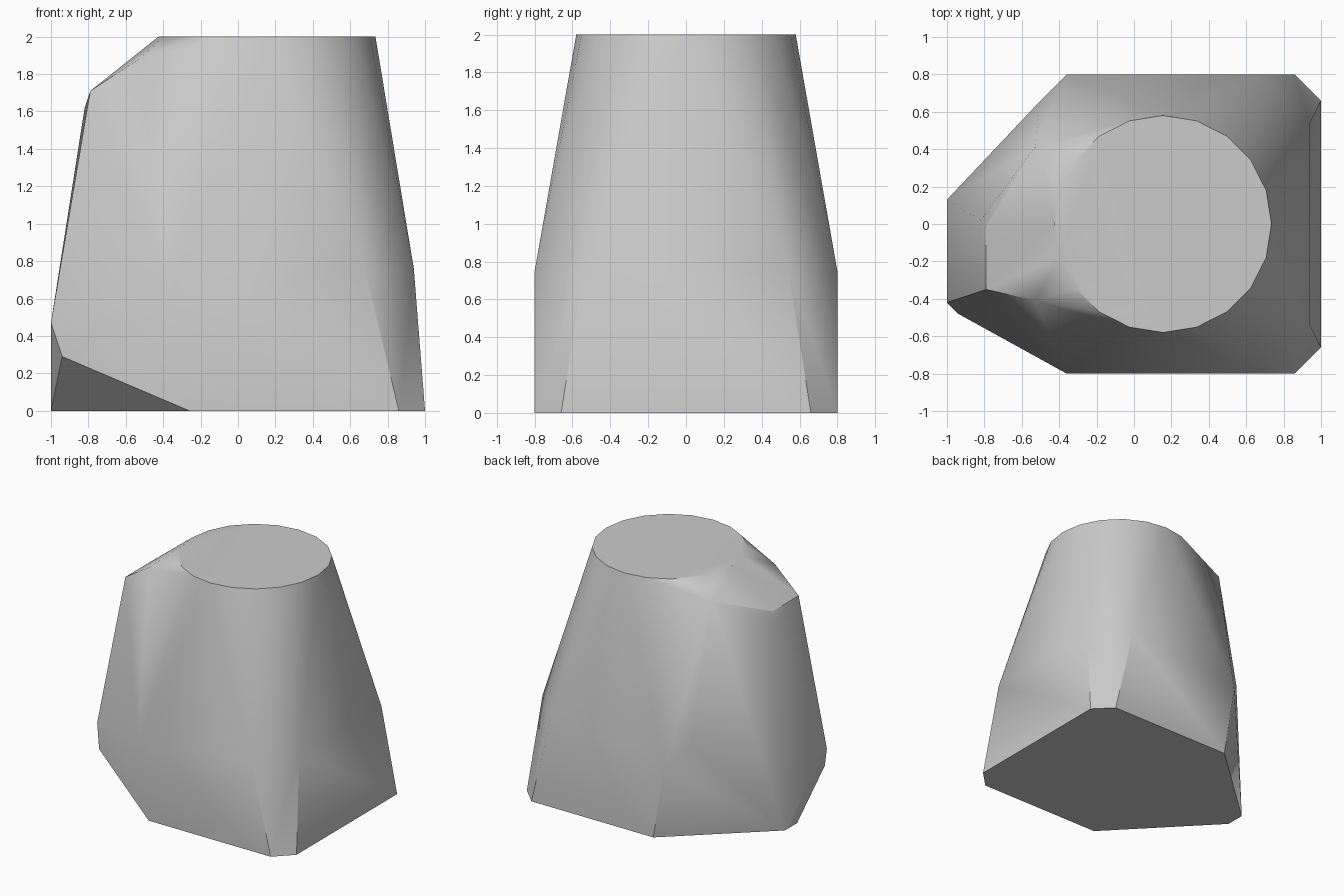
import bpy
import bmesh
from math import cos, sin, pi, radians

cube = bpy.data.objects.get("Cube")
if cube:
    bpy.data.objects.remove(cube, do_unlink=True)


def make_material(name, color):
    mat = bpy.data.materials.new(name)
    mat.use_nodes = True
    mat.diffuse_color = color
    mat.node_tree.nodes["Principled BSDF"].inputs["Base Color"].default_value = color
    return mat


# Round flat top
SIDES = 20
RADIUS = 0.58
points = [(0.155 + RADIUS * cos(2 * pi * i / SIDES),
           RADIUS * sin(2 * pi * i / SIDES), 2.0) for i in range(SIDES)]

# Corners shared by the front and back: base, waist and upper shoulder
mirrored = [
    (1.0, 0.66, 0.0), (0.86, 0.8, 0.0),
    (0.94, 0.54, 0.76), (0.68, 0.8, 0.75),
    (-0.36, 0.8, 0.62), (-0.26, 0.8, 0.0),
    (-0.53, 0.41, 1.88),
]
for x, y, z in mirrored:
    points += [(x, y, z), (x, -y, z)]

# Uneven corners of the nose end
points += [
    (-1.0, 0.13, 0.0), (-1.0, -0.03, 0.0),
    (-0.94, -0.48, 0.29), (-1.0, -0.42, 0.47),
    (-0.5, 0.66, 0.77),
    (-0.82, 0.02, 1.62), (-0.79, -0.01, 1.71), (-0.79, -0.35, 1.71),
]

# Wrap the corners in a convex shell
bm = bmesh.new()
for p in points:
    bm.verts.new(p)
hull = bmesh.ops.convex_hull(bm, input=bm.verts[:])
loose = [v for v in bm.verts if not v.link_faces]
bmesh.ops.delete(bm, geom=loose, context="VERTS")
bmesh.ops.dissolve_limit(bm, angle_limit=radians(0.5),
                         verts=bm.verts[:], edges=bm.edges[:])
bmesh.ops.recalc_face_normals(bm, faces=bm.faces[:])

mesh = bpy.data.meshes.new("tapered_block")
bm.to_mesh(mesh)
bm.free()
block = bpy.data.objects.new("tapered_block", mesh)
bpy.context.collection.objects.link(block)
mesh.materials.append(make_material("plain_grey", (0.6, 0.6, 0.6, 1.0)))

# Soft round corners, sharp rims
bpy.ops.object.select_all(action="DESELECT")
block.select_set(True)
bpy.context.view_layer.objects.active = block
bpy.ops.object.shade_smooth_by_angle(angle=radians(30))
